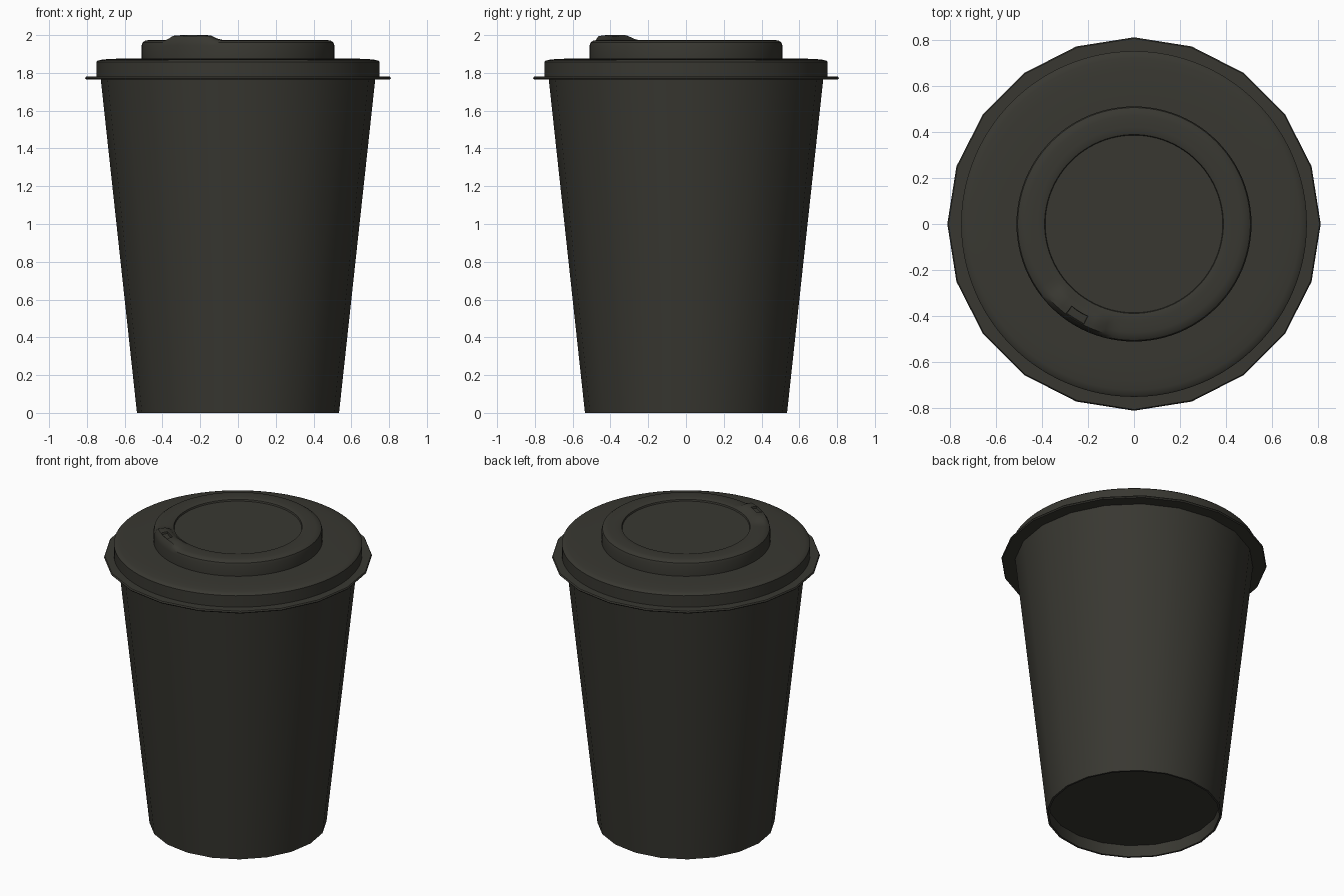
import bpy, bmesh, math
from mathutils import Matrix, Vector

if "Cube" in bpy.data.objects:
    bpy.data.objects.remove(bpy.data.objects["Cube"], do_unlink=True)

COLOUR = (0.04, 0.039, 0.031, 1)
charcoal = bpy.data.materials.new("charcoal")
charcoal.use_nodes = True
charcoal.diffuse_color = COLOUR
bsdf = charcoal.node_tree.nodes["Principled BSDF"]
bsdf.inputs["Base Color"].default_value = COLOUR
bsdf.inputs["Roughness"].default_value = 0.6


def lathe(name, profile, sides, closed=False, shape=None):
    """Turn a (radius, height) profile around the z axis."""
    bm = bmesh.new()
    verts = [bm.verts.new((r, 0, z)) for r, z in profile]
    pairs = list(zip(verts, verts[1:]))
    if closed:
        pairs.append((verts[-1], verts[0]))
    edges = [bm.edges.new(p) for p in pairs]
    bmesh.ops.spin(bm, geom=verts + edges, cent=(0, 0, 0), axis=(0, 0, 1),
                   angle=2 * math.pi, steps=sides, use_duplicate=False)
    bmesh.ops.remove_doubles(bm, verts=bm.verts, dist=0.0005)
    bmesh.ops.recalc_face_normals(bm, faces=bm.faces)
    if shape:
        shape(bm)
    mesh = bpy.data.meshes.new(name)
    bm.to_mesh(mesh)
    bm.free()
    obj = bpy.data.objects.new(name, mesh)
    bpy.context.collection.objects.link(obj)
    mesh.materials.append(charcoal)
    bpy.ops.object.select_all(action="DESELECT")
    obj.select_set(True)
    bpy.context.view_layer.objects.active = obj
    bpy.ops.object.shade_smooth_by_angle(angle=math.radians(35))
    return obj


SPOUT = math.radians(238)


def spout_offset(co):
    """Angle in degrees away from the middle of the spout."""
    d = math.atan2(co.y, co.x) - SPOUT
    return abs(math.degrees((d + math.pi) % (2 * math.pi) - math.pi))


def clamp(v):
    return max(0.0, min(1.0, v))


def raise_spout(bm):
    # Make the top of the ring face upward
    top = max(bm.faces, key=lambda f: f.calc_center_median().z)
    if top.normal.z < 0:
        bmesh.ops.reverse_faces(bm, faces=bm.faces)
    # Swell part of the ring into the drinking spout
    for v in bm.verts:
        r = math.hypot(v.co.x, v.co.y)
        if v.co.z > 1.95 and r > 0.4:
            along = clamp((20 - spout_offset(v.co)) / 8)
            along = along * along * (3 - 2 * along)
            across = clamp(min((0.515 - r) / 0.02, (r - 0.4) / 0.03))
            v.co.z += 0.025 * along * across
    # Sink the drinking hole into the spout
    hole = []
    for f in bm.faces:
        c = f.calc_center_median()
        if 0.435 < math.hypot(c.x, c.y) < 0.482 and spout_offset(c) < 6:
            hole.append(f)
    bmesh.ops.inset_region(bm, faces=hole, thickness=0.003, depth=0)
    bmesh.ops.inset_region(bm, faces=hole, thickness=0.002, depth=-0.012)


# Tapered cup with a recessed base
lathe("cup_body", [(0, 0.08), (0.525, 0.08), (0.522, 0), (0.535, 0),
                   (0.727, 1.77)], 20)

# Thin faceted flange around the mouth
lathe("rim_flange", [(0.7, 1.765), (0.805, 1.765), (0.81, 1.772),
                     (0.805, 1.78), (0.7, 1.78)], 20, closed=True)

# Domed lid with its raised ring, shallow dish and spout
lathe("lid", [(0.74, 1.778), (0.75, 1.782), (0.75, 1.858), (0.743, 1.865),
              (0.72, 1.87), (0.68, 1.874), (0.6, 1.876), (0.51, 1.876),
              (0.51, 1.945), (0.505, 1.961), (0.49, 1.971), (0.47, 1.974),
              (0.445, 1.975), (0.42, 1.975), (0.4, 1.974), (0.388, 1.97),
              (0.385, 1.96), (0, 1.96)], 96, shape=raise_spout)
